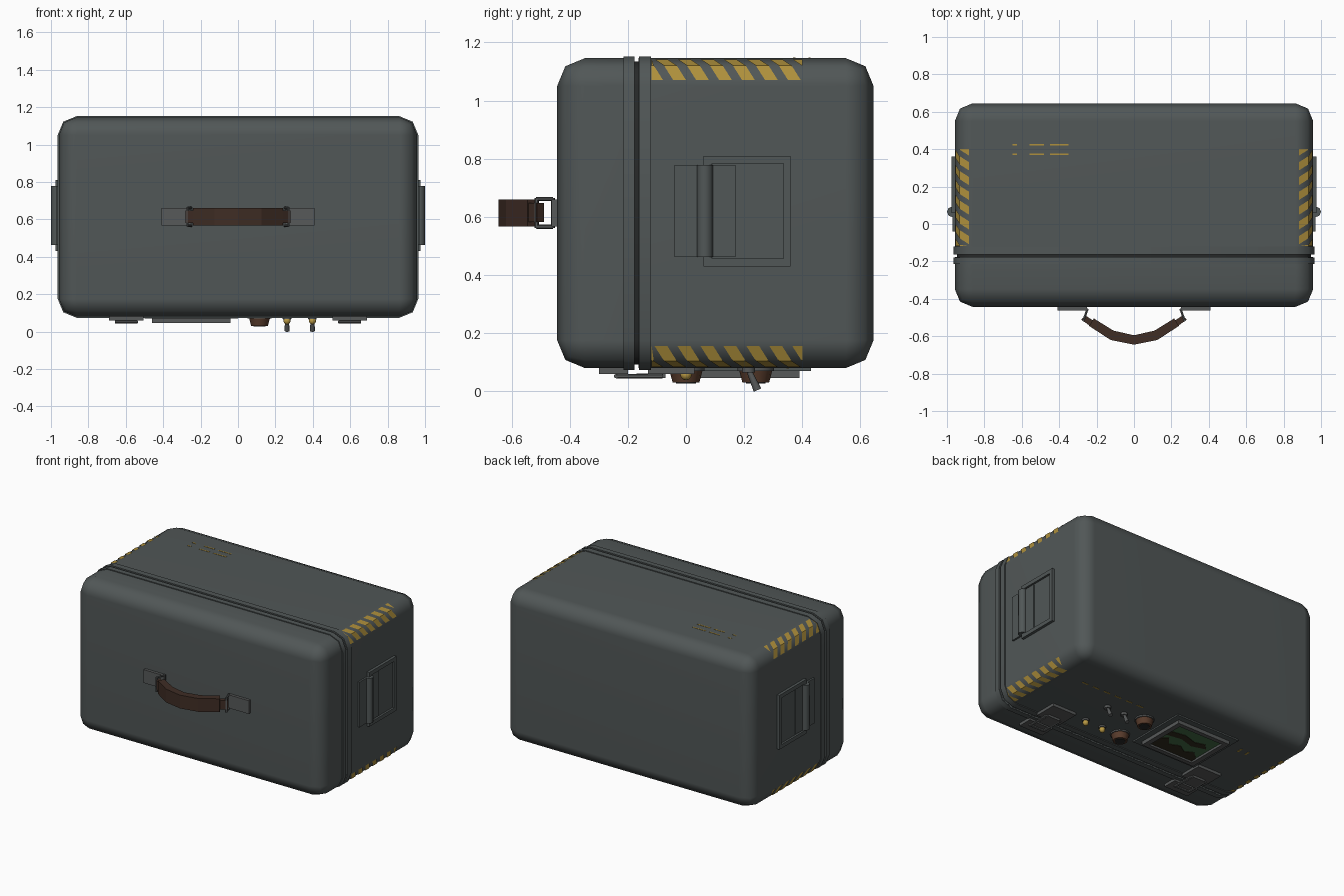
import bpy, bmesh, math
from mathutils import Vector, Matrix

if "Cube" in bpy.data.objects:
    bpy.data.objects.remove(bpy.data.objects["Cube"])


def material(name, r, g, b):
    m = bpy.data.materials.new(name)
    m.diffuse_color = (r, g, b, 1)
    m.use_nodes = True
    m.node_tree.nodes["Principled BSDF"].inputs["Base Color"].default_value = m.diffuse_color
    return m


GREY = material("case_grey", 0.082, 0.095, 0.095)
METAL = material("fitting_grey", 0.095, 0.10, 0.10)
DARK = material("seam_dark", 0.02, 0.022, 0.022)
YELLOW = material("warning_yellow", 0.43, 0.28, 0.045)
LEATHER = material("leather_brown", 0.05, 0.026, 0.018)
RUST = material("knob_brown", 0.10, 0.045, 0.025)
GREEN = material("screen_green", 0.055, 0.15, 0.06)
MUD = material("screen_dark", 0.03, 0.024, 0.012)
GOLD = material("gold_button", 0.50, 0.33, 0.06)


def finish(name, bm, mat, smooth=None, recalc=True):
    if recalc:
        bmesh.ops.recalc_face_normals(bm, faces=bm.faces[:])
    me = bpy.data.meshes.new(name)
    bm.to_mesh(me)
    bm.free()
    me.materials.append(mat)
    if smooth:
        me.shade_smooth()
        me.set_sharp_from_angle(angle=math.radians(smooth))
    ob = bpy.data.objects.new(name, me)
    bpy.context.collection.objects.link(ob)
    return ob


def box(name, x0, x1, y0, y1, z0, z1, mat):
    bm = bmesh.new()
    bmesh.ops.create_cube(bm, size=1)
    for v in bm.verts:
        v.co = ((x0 + x1) / 2 + v.co.x * (x1 - x0), (y0 + y1) / 2 + v.co.y * (y1 - y0),
                (z0 + z1) / 2 + v.co.z * (z1 - z0))
    return finish(name, bm, mat)


def prism(name, pts, lo, hi, axis, mat, smooth=None):
    """Extrude a 2D outline along one axis."""
    put = {"y": lambda a, b, c: (a, c, b), "z": lambda a, b, c: (a, b, c)}[axis]
    bm = bmesh.new()
    rings = [[bm.verts.new(put(a, b, c)) for a, b in pts] for c in (lo, hi)]
    n = len(pts)
    for i in range(n):
        j = (i + 1) % n
        bm.faces.new((rings[0][i], rings[0][j], rings[1][j], rings[1][i]))
    bm.faces.new(rings[0])
    bm.faces.new(rings[1])
    return finish(name, bm, mat, smooth)


def rod(name, p, q, r, mat, sides=8, r2=None):
    p, q = Vector(p), Vector(q)
    d = q - p
    bm = bmesh.new()
    bmesh.ops.create_cone(bm, cap_ends=True, segments=sides, radius1=r,
                          radius2=r if r2 is None else r2, depth=d.length)
    bm.transform(Matrix.Translation((p + q) / 2) @ d.to_track_quat("Z", "Y").to_matrix().to_4x4())
    return finish(name, bm, mat, 50)


# Case shell: one rounded box cut into lid and body
HX, HZ, CZ, R = 0.958, 0.533, 0.613, 0.095
Y0, Y1 = -0.443, 0.645


def shell(name, cut, keep_front):
    bm = bmesh.new()
    bmesh.ops.create_cube(bm, size=2)
    for v in bm.verts:
        v.co = (v.co.x * HX, (Y0 + Y1) / 2 + v.co.y * (Y1 - Y0) / 2, CZ + v.co.z * HZ)
    bmesh.ops.bevel(bm, geom=bm.edges[:], offset=R, segments=2, profile=0.5, affect="EDGES")
    r = bmesh.ops.bisect_plane(bm, geom=bm.verts[:] + bm.edges[:] + bm.faces[:],
                               plane_co=(0, cut, 0), plane_no=(0, 1, 0),
                               clear_outer=keep_front, clear_inner=not keep_front)
    rim = [e for e in r["geom_cut"] if isinstance(e, bmesh.types.BMEdge)]
    bmesh.ops.holes_fill(bm, edges=rim, sides=0)
    ob = finish(name, bm, GREY, 50)
    wn = ob.modifiers.new("weighted", "WEIGHTED_NORMAL")
    wn.keep_sharp = True


shell("lid_shell", -0.177, True)
shell("body_shell", -0.163, False)


def rounded(off):
    pts = []
    for k, (sx, sz) in enumerate(((1, 1), (-1, 1), (-1, -1), (1, -1))):
        for s in range(3):
            a = math.radians(90 * k + 45 * s)
            pts.append((sx * (HX - R) + (R + off) * math.cos(a),
                        CZ + sz * (HZ - R) + (R + off) * math.sin(a)))
    return pts


# Rim bands either side of the seam
prism("seam_core", rounded(-0.012), -0.19, -0.15, "y", DARK, 50)
prism("lid_band", rounded(0.006), -0.215, -0.178, "y", GREY, 50)
prism("body_band", rounded(0.006), -0.162, -0.120, "y", GREY, 50)

# Slanted warning stripes wrapped over the four long edges
for sx in (-1, 1):
    for sz in (-1, 1):
        bm = bmesh.new()
        arc = []
        for t in (0.12, 0.5, 0.88):
            a = [(HX, HZ - R), (HX - R * 0.293, HZ - R * 0.293), (HX - R, HZ)]
            i = 0 if t < 0.5 else 1
            f = t * 2 - i
            x = a[i][0] * (1 - f) + a[i + 1][0] * f + 0.003
            z = a[i][1] * (1 - f) + a[i + 1][1] * f + 0.003
            arc.append((sx * x, CZ + sz * z, 0.085 * (0.5 - t) * sz))
        for n in range(8):
            s = -0.155 + n * 0.079
            rows = []
            for x, z, dy in arc:
                rows.append([(x, min(max(s + dy + w, -0.118), 0.40), z) for w in (0, 0.044)])
            for r0, r1 in zip(rows, rows[1:]):
                if max(r0[1][1] - r0[0][1], r1[1][1] - r1[0][1]) < 0.004:
                    continue
                f = bm.faces.new([bm.verts.new(c) for c in (r0[0], r0[1], r1[1], r1[0])])
                f.normal_update()
                if f.normal.dot(Vector((sx, 0, sz))) < 0:
                    f.normal_flip()
        finish("edge_stripes", bm, YELLOW, recalc=False)

# Side carrying plates: framed recess, strap plate and rolled hinge
for s in (-1, 1):
    def side(name, y0, y1, z0, z1, x, mat=GREY):
        box(name, *sorted((s * 0.94, s * x)), y0, y1, z0, z1, mat)
    side("side_panel", 0.07, 0.35, 0.44, 0.80, 0.963)
    for y0, y1, z0, z1 in ((0.06, 0.09, 0.43, 0.81), (0.335, 0.36, 0.43, 0.81),
                           (0.09, 0.335, 0.43, 0.457), (0.09, 0.335, 0.783, 0.81)):
        side("side_frame", y0, y1, z0, z1, 0.977)
    side("side_strap_plate", -0.04, 0.17, 0.462, 0.778, 0.970)
    rod("side_hinge_roll", (s * 0.972, 0.065, 0.462), (s * 0.972, 0.065, 0.778), 0.028, GREY)

# Front handle: leather grip, end tabs, metal loops and mounts
half = [(-0.24, -0.545), (-0.125, -0.62), (0, -0.645)]
inner = [(0, -0.595), (-0.11, -0.57), (-0.215, -0.505)]
outline = half + [(-x, y) for x, y in half[1::-1]] + [(-x, y) for x, y in inner[:0:-1]] + inner
prism("handle_grip", outline, 0.567, 0.66, "z", LEATHER)
for s in (-1, 1):
    prism("handle_end", [(s * x, y) for x, y in
                         ((0.282, -0.512), (0.262, -0.488), (0.205, -0.525), (0.23, -0.548))],
          0.582, 0.647, "z", LEATHER)
    box("handle_mount", *sorted((s * 0.25, s * 0.408)), -0.463, -0.43, 0.567, 0.66, METAL)
    a, b = (s * 0.25, -0.458), (s * 0.27, -0.515)
    for z in (0.566, 0.661):
        rod("handle_loop_arm", (*a, z), (*b, z), 0.007, METAL, 6)
    for p in (a, b):
        rod("handle_loop_bar", (*p, 0.562), (*p, 0.665), 0.007, METAL, 6)

# Latches bridging the seam on the underside
for s in (-1, 1):
    c = s * 0.597
    box("latch_lid_plate", c - 0.093, c + 0.093, -0.30, -0.20, 0.060, 0.085, METAL)
    box("latch_body_plate", c - 0.093, c + 0.093, -0.13, 0.03, 0.060, 0.085, METAL)
    box("latch_lever", c - 0.048, c + 0.048, -0.17, -0.07, 0.045, 0.062, METAL)
    for k in (-1, 1):
        rod("latch_loop_arm", (c + k * 0.055, -0.24, 0.052), (c + k * 0.055, -0.08, 0.052), 0.008, METAL, 6)
    rod("latch_loop_bar", (c - 0.06, -0.24, 0.052), (c + 0.06, -0.24, 0.052), 0.008, METAL, 6)

# Screen on the underside
box("screen_surround", -0.50, 0.0, -0.01, 0.43, 0.070, 0.09, GREY)
for x0, x1, y0, y1 in ((-0.46, -0.425, 0.03, 0.39), (-0.075, -0.04, 0.03, 0.39),
                       (-0.425, -0.075, 0.03, 0.06), (-0.425, -0.075, 0.36, 0.39)):
    box("screen_frame", x0, x1, y0, y1, 0.045, 0.08, METAL)
box("screen_glass", -0.425, -0.075, 0.06, 0.36, 0.061, 0.08, GREEN)
prism("screen_hills", [(-0.425, 0.06), (-0.075, 0.06), (-0.075, 0.15), (-0.13, 0.19), (-0.18, 0.13),
                       (-0.25, 0.16), (-0.31, 0.12), (-0.37, 0.15), (-0.425, 0.10)],
      0.058, 0.062, "z", MUD)
prism("screen_ridge", [(-0.40, 0.23), (-0.30, 0.20), (-0.20, 0.23), (-0.075, 0.21), (-0.075, 0.26),
                       (-0.19, 0.28), (-0.29, 0.25), (-0.36, 0.27)], 0.058, 0.062, "z", MUD)

# Knobs, push buttons and toggle levers
for y in (0.0, 0.24):
    rod("knob_base", (0.115, y, 0.085), (0.115, y, 0.070), 0.063, METAL, 16)
    rod("knob", (0.115, y, 0.072), (0.115, y, 0.030), 0.057, RUST, 14, 0.046)
    rod("knob_cap", (0.115, y, 0.032), (0.115, y, 0.027), 0.034, DARK, 14)
for x in (0.262, 0.398):
    rod("button_collar", (x, 0, 0.085), (x, 0, 0.068), 0.024, METAL, 10)
    bm = bmesh.new()
    bmesh.ops.create_uvsphere(bm, u_segments=10, v_segments=6, radius=0.02)
    bm.transform(Matrix.Translation((x, 0, 0.058)))
    finish("push_button", bm, GOLD, 60)
    rod("toggle_collar", (x, 0.215, 0.085), (x, 0.215, 0.064), 0.022, METAL, 10)
    rod("toggle_lever", (x, 0.215, 0.075), (x, 0.246, 0.004), 0.009, METAL, 8, 0.014)

# Small plain paint marks on top and underside
for y in (0.425, 0.372):
    for x0, x1 in ((-0.65, -0.625), (-0.56, -0.48), (-0.45, -0.35)):
        box("top_mark", x0, x1, y - 0.004, y + 0.004, 1.140, 1.148, YELLOW)
for k in range(6):
    x = 0.22 + k * 0.09
    box("underside_mark", x, x + 0.05, 0.345, 0.355, 0.078, 0.084, YELLOW)
for x in (-0.66, -0.60):
    box("underside_tick", x, x + 0.012, 0.31, 0.35, 0.078, 0.084, YELLOW)
